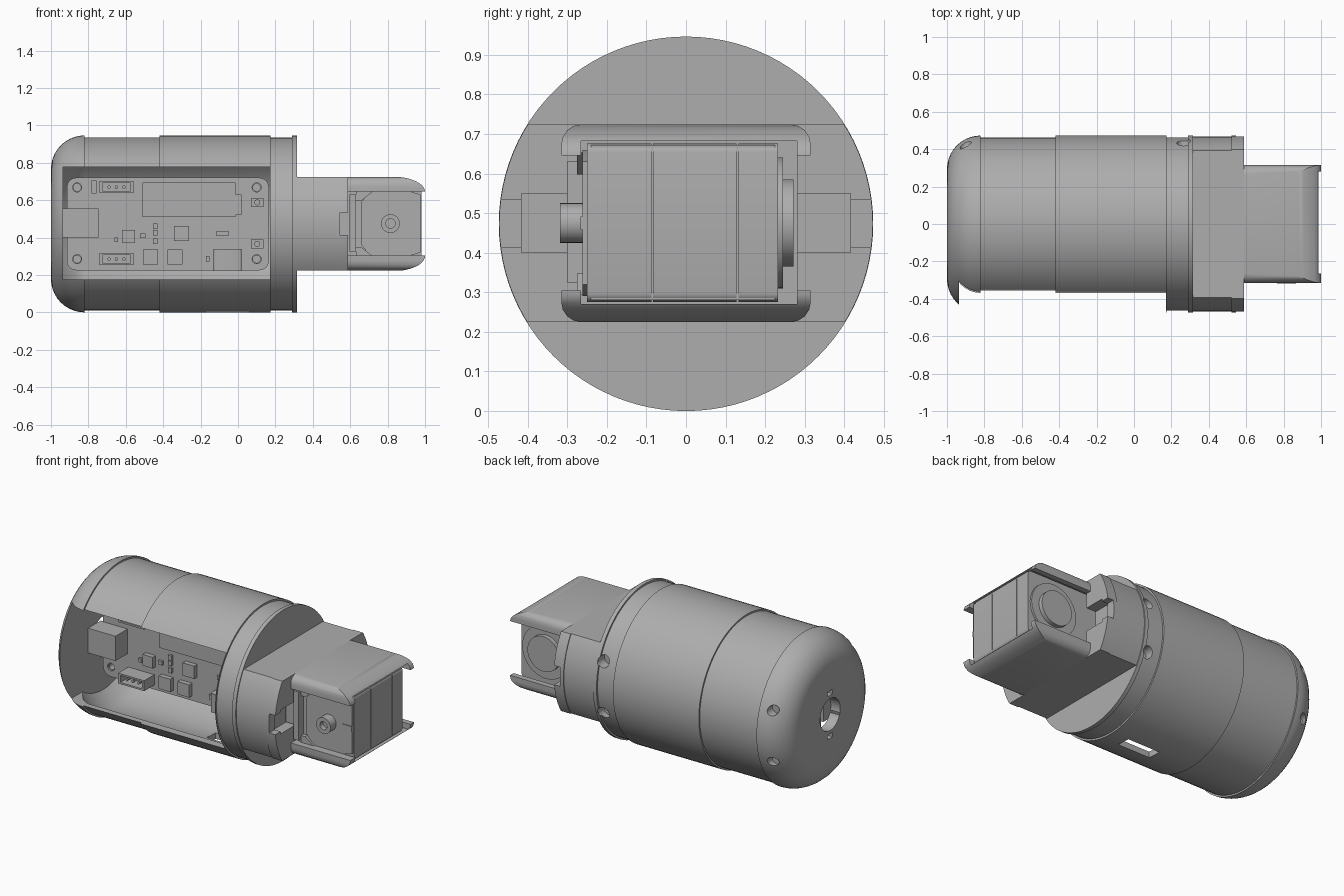
import bpy, bmesh, math
from mathutils import Matrix, Vector

if "Cube" in bpy.data.objects:
    bpy.data.objects.remove(bpy.data.objects["Cube"])

CZ = 0.473  # height of the body axis
grey = bpy.data.materials.new("plain grey")
grey.diffuse_color = (0.42, 0.42, 0.42, 1)
grey.use_nodes = True
grey.node_tree.nodes["Principled BSDF"].inputs["Base Color"].default_value = grey.diffuse_color


def finish(name, bm):
    bmesh.ops.remove_doubles(bm, verts=bm.verts, dist=1e-5)
    bmesh.ops.recalc_face_normals(bm, faces=bm.faces)
    me = bpy.data.meshes.new(name)
    bm.to_mesh(me)
    bm.free()
    ob = bpy.data.objects.new(name, me)
    bpy.context.collection.objects.link(ob)
    me.materials.append(grey)
    return ob


def box(name, x, y, z, bevel=0, axis=None, seg=4):
    """Box from (min, max) ranges; bevels all edges or those along one axis."""
    bm = bmesh.new()
    bmesh.ops.create_cube(bm, size=1)
    for v in bm.verts:
        v.co = Vector([(r[0] + r[1]) / 2 + c * (r[1] - r[0]) for r, c in zip((x, y, z), v.co)])
    if bevel:
        edges = [e for e in bm.edges if axis is None or
                 abs((e.verts[0].co - e.verts[1].co).normalized()[axis]) > 0.9]
        bmesh.ops.bevel(bm, geom=edges, offset=bevel, segments=seg, profile=0.5, affect='EDGES')
    return finish(name, bm)


def lathe(name, profile, seg=96):
    """Revolve a closed (x, radius) profile around the body axis."""
    bm = bmesh.new()
    rings = []
    for i in range(seg):
        a = 2 * math.pi * i / seg
        rings.append([bm.verts.new((x, r * math.cos(a), CZ + r * math.sin(a))) for x, r in profile])
    n = len(profile)
    for i in range(seg):
        p, q = rings[i], rings[(i + 1) % seg]
        for j in range(n):
            k = (j + 1) % n
            if profile[j][1] == 0 and profile[k][1] == 0:
                continue
            if profile[j][1] == 0:
                bm.faces.new((p[j], p[k], q[k]))
            elif profile[k][1] == 0:
                bm.faces.new((p[j], p[k], q[j]))
            else:
                bm.faces.new((p[j], p[k], q[k], q[j]))
    return finish(name, bm)


def prism(name, pts, y0, y1):
    """Extrude an (x, z) outline along y."""
    bm = bmesh.new()
    f = bm.faces.new([bm.verts.new((x, y0, z)) for x, z in pts])
    g = bmesh.ops.extrude_face_region(bm, geom=[f])["geom"]
    for v in g:
        if isinstance(v, bmesh.types.BMVert):
            v.co.y = y1
    return finish(name, bm)


def disc(name, x, z, r, y0, y1, seg=32):
    return prism(name, [(x + r * math.cos(2 * math.pi * i / seg), z + r * math.sin(2 * math.pi * i / seg))
                        for i in range(seg)], y0, y1)


def cut(ob, cutter, op='DIFFERENCE'):
    m = ob.modifiers.new("cut", 'BOOLEAN')
    m.operation, m.object, m.solver = op, cutter, 'EXACT'
    bpy.context.view_layer.objects.active = ob
    bpy.ops.object.modifier_apply(modifier=m.name)
    bpy.data.objects.remove(cutter)


# Hollow housing with rounded end cap
cap = [(-0.82 - 0.18 * math.cos(a), 0.293 + 0.18 * math.sin(a))
       for a in [math.pi / 2 * i / 10 for i in range(11)]]
shell = lathe("housing_shell", [(-1, 0)] + cap + [
    (-0.82, 0.463), (-0.42, 0.463), (-0.42, 0.473), (0.175, 0.473), (0.175, 0.435),
    (-0.82, 0.435), (-0.87, 0.415), (-0.935, 0.36), (-0.935, 0)])
cut(shell, box("window", (-0.935, 0.172), (-0.7, -0.1), (0.177, 0.777)))
cut(shell, box("port_hole", (-0.17, 0.06), (-0.07, 0.02), (-0.1, 0.12)))
hole = lathe("cable_hole", [(-1.1, 0), (-1.1, 0.1), (-0.9, 0.1), (-0.9, 0)], 48)
cut(shell, hole)
for s in (-1, 1):
    z = CZ + s * 0.135
    cut(shell, box("slot", (-1.1, -0.9), (-0.025, 0.025), (z - 0.014, z + 0.014)))
    cut(shell, disc("screw_recess", -0.9, CZ + s * 0.16, 0.03, 0.385, 0.6))

# Collar behind the neck
collar = lathe("collar", [(0.17, 0), (0.17, 0.462), (0.29, 0.462), (0.29, 0.473), (0.315, 0.473), (0.315, 0)])
for s in (-1, 1):
    cut(collar, disc("screw_hole", 0.265, CZ + s * 0.16, 0.036, 0.38, 0.6))

# Neck: cylinder flattened above and below, with a pocket and side notches
POCKET_Y, POCKET_Z = (-0.265, 0.28), (0.27, 0.682)
neck = lathe("neck", [(0.3, 0), (0.3, 0.467), (0.52, 0.467), (0.52, 0.472), (0.587, 0.472), (0.587, 0)])
cut(neck, box("slab", (0.2, 0.7), (-0.6, 0.6), (0.225, 0.724)), 'INTERSECT')
cut(neck, box("pocket", (0.42, 0.7), POCKET_Y, POCKET_Z))
for s in (-1, 1):
    rng = lambda a, b: tuple(sorted((s * a, s * b)))
    cut(neck, box("side_pocket", (0.52, 0.7), rng(0.24, 0.415), (0.4, 0.55)))
    cut(neck, box("side_notch", (0.545, 0.7), rng(0.35, 0.6), (0.415, 0.535)))

# Fork: rounded sleeve with curved tips and open sides
fork = box("fork", (0.5, 1.0), (-0.315, 0.315), (0.225, 0.724), 0.05, 0)
arc = [(0.83 + 0.17 * math.sin(a), 0.172 + 0.08 * math.cos(a))
       for a in [math.pi / 2 * i / 10 for i in range(11)]]
outline = [(0.45, CZ + 0.26), (0.83, CZ + 0.26)] + [(x, CZ + z) for x, z in arc]
outline += [(x, 2 * CZ - z) for x, z in reversed(outline)]
cut(fork, prism("tip_profile", outline, -0.6, 0.6), 'INTERSECT')
cut(fork, box("sleeve_hollow", (0.42, 1.2), POCKET_Y, POCKET_Z))
cut(fork, box("side_opening", (0.587, 1.2), (-0.6, 0.6), (0.305, 0.645)))
cut(fork, box("pocket_trim", (0.42, 0.587), (-0.6, 0.6), (0.1, 0.9)))

# Servo in three stacked case sections
for nm, y0, y1 in (("front", -0.25, -0.087), ("middle", -0.083, 0.128), ("back", 0.132, 0.232)):
    box("servo_case_" + nm, (0.44, 0.98), (y0, y1), (0.276, 0.676), 0.022, 1)
box("servo_core", (0.45, 0.976), (-0.24, 0.225), (0.28, 0.672))
plate = [(0.66, 0.36), (0.7, 0.31), (0.74, 0.29), (0.88, 0.29), (0.975, 0.32),
         (0.975, 0.63), (0.88, 0.66), (0.74, 0.66), (0.7, 0.64), (0.66, 0.59)]
prism("servo_front_plate", plate, -0.262, -0.245)
boss = disc("servo_shaft", 0.815, 0.475, 0.05, -0.318, -0.25)
cut(boss, disc("shaft_bore", 0.815, 0.475, 0.025, -0.4, -0.285))
box("servo_mark", (0.91, 0.975), (-0.267, -0.255), (0.459, 0.492))
disc("servo_back_disc", 0.8, 0.475, 0.165, 0.23, 0.245, 48)
disc("servo_back_hub", 0.8, 0.475, 0.11, 0.24, 0.272, 48)
box("servo_bracket", (0.595, 0.63), (-0.3, -0.24), (0.325, 0.63))
for s in (-1, 1):
    z = CZ + s * 0.15
    prism("servo_corner_tab", [(0.63, z - 0.025 * s), (0.66, z - 0.025 * s), (0.73, z + 0.03 * s),
                               (0.63, z + 0.03 * s)], -0.275, -0.24)

# Circuit board with mounting holes and standoffs
FACE = -0.03
board = box("circuit_board", (-0.915, 0.165), (FACE, 0.0), (0.225, 0.72), 0.05, 1)
for x in (-0.86, 0.1):
    for z in (0.285, 0.668):
        post = disc("standoff", x, z, 0.035, -0.02, 0.06)
        cut(board, disc("mount_hole", x, z, 0.024, -0.1, 0.1))
        cut(post, disc("post_bore", x, z, 0.02, -0.1, 0.03))


def part(name, x, z, w, h, depth):
    return box(name, (x - w / 2, x + w / 2), (FACE - depth, FACE + 0.005), (z - h / 2, z + h / 2))


# Board components: x, z, width, height, depth
part("terminal_block", -0.84, 0.477, 0.19, 0.155, 0.12)
part("display_module", -0.262, 0.603, 0.495, 0.185, 0.025)
part("display_tab", 0.002, 0.575, 0.034, 0.11, 0.018)
part("small_header", -0.77, 0.67, 0.028, 0.07, 0.03)
for x, z, w in ((-0.585, 0.405, 0.07), (-0.302, 0.422, 0.08), (-0.468, 0.295, 0.08), (-0.337, 0.295, 0.08)):
    part("chip", x, z, w, w, 0.03)
for x, z, w, h in ((-0.083, 0.422, 0.065, 0.026), (-0.443, 0.46, 0.024, 0.03), (-0.443, 0.425, 0.024, 0.03),
                   (-0.443, 0.38, 0.024, 0.03), (-0.51, 0.41, 0.03, 0.024), (-0.65, 0.388, 0.018, 0.024),
                   (-0.162, 0.287, 0.018, 0.03)):
    part("small_component", x, z, w, h, 0.015)
for z in (0.588, 0.366):
    part("button_base", 0.103, z, 0.065, 0.048, 0.025)
    disc("button_cap", 0.103, z, 0.016, FACE - 0.04, FACE, 16)
usb = box("usb_port", (-0.13, 0.02), (FACE - 0.06, FACE), (0.222, 0.34), 0.012, 2)
cut(usb, box("usb_mouth", (-0.115, 0.005), (FACE - 0.048, FACE - 0.012), (0.1, 0.31)))

# Pin connectors at the top and bottom of the board
for z in (0.67, 0.285):
    con = part("connector", -0.65, z, 0.18, 0.065, 0.1)
    cut(con, box("connector_mouth", (-0.725, -0.575), (-0.3, FACE - 0.02), (z - 0.022, z + 0.022)))
    for x in (-0.69, -0.65, -0.61):
        disc("connector_pin", x, z, 0.009, FACE - 0.085, FACE, 8)

# Smooth curved surfaces, keep sharp edges
for ob in bpy.data.objects:
    ob.select_set(True)
    bpy.context.view_layer.objects.active = ob
bpy.ops.object.shade_smooth_by_angle(angle=math.radians(30))
